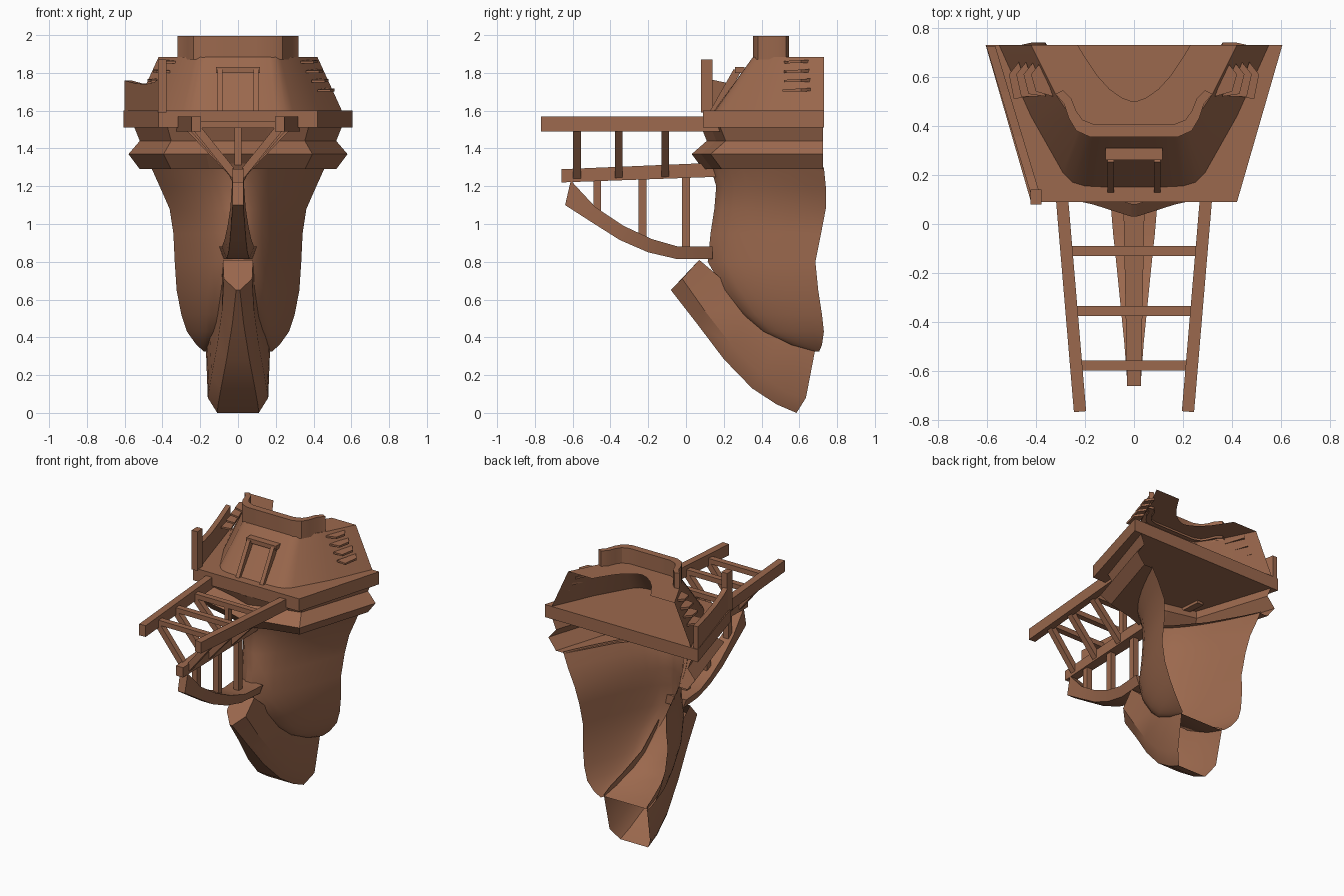
import bpy, bmesh, math
from mathutils import Vector

if "Cube" in bpy.data.objects:
    bpy.data.objects.remove(bpy.data.objects["Cube"])

wood = bpy.data.materials.new("brown wood")
wood.diffuse_color = (0.33, 0.14, 0.075, 1)
wood.use_nodes = True
wood.node_tree.nodes["Principled BSDF"].inputs["Base Color"].default_value = wood.diffuse_color


def finish(name, bm, smooth=False):
    bmesh.ops.recalc_face_normals(bm, faces=bm.faces)
    me = bpy.data.meshes.new(name)
    bm.to_mesh(me)
    bm.free()
    me.materials.append(wood)
    ob = bpy.data.objects.new(name, me)
    bpy.context.collection.objects.link(ob)
    if smooth:
        bpy.ops.object.select_all(action='DESELECT')
        ob.select_set(True)
        bpy.context.view_layer.objects.active = ob
        bpy.ops.object.shade_smooth_by_angle(angle=math.radians(30))
    return ob


def loft(name, rings, closed=False, cap_start=False, cap_end=False, smooth=False):
    bm = bmesh.new()
    rows = [[bm.verts.new(p) for p in r] for r in rings]
    n = len(rows[0])
    for a, b in zip(rows, rows[1:]):
        for i in range(n if closed else n - 1):
            j = (i + 1) % n
            bm.faces.new((a[i], a[j], b[j], b[i]))
    if cap_start:
        bm.faces.new(rows[0])
    if cap_end:
        bm.faces.new(rows[-1])
    return finish(name, bm, smooth)


def both(half):
    """Mirror a half outline (centre outwards) across x = 0."""
    return [(-x, y, z) for x, y, z in reversed(half)] + list(half)


def bar(name, p, q, w, h, up=(0, 0, 1)):
    """Square beam from p to q, w wide and h high."""
    p, q = Vector(p), Vector(q)
    d = (q - p).normalized()
    s = d.cross(Vector(up)).normalized()
    u = s.cross(d)
    c = [s * (a * w / 2) + u * (b * h / 2) for a, b in ((-1, -1), (1, -1), (1, 1), (-1, 1))]
    return loft(name, [[p + k for k in c], [q + k for k in c]], True, True, True)


def side_beam(name, stations):
    """Beam in the yz plane: (y low, z low, y high, z high, half width low, half width high)."""
    rings = [[(-a, y0, z0), (a, y0, z0), (b, y1, z1), (-b, y1, z1)]
             for y0, z0, y1, z1, a, b in stations]
    return loft(name, rings, True, True, True, True)


# hull shell, open at the back: z, front y, front x, back x, back y
levels = [(1.30, .13, .02, .46, .73), (1.2, .16, .02, .415, .74), (1.08, .15, .02, .362, .74),
          (.95, .13, .02, .342, .715), (.8, .115, .03, .335, .685), (.65, .2, .08, .325, .70),
          (.52, .3, .10, .30, .72), (.43, .40, .12, .27, .73), (.36, .55, .15, .22, .72),
          (.325, .68, .165, .18, .705)]
rings = []
for z, yf, xf, xb, yb in levels:
    rings.append(both([(xf + (xb - xf) * (k / 8) ** .8, yf + (yb - yf) * (k / 8) ** 1.3, z)
                       for k in range(9)]))
loft("hull", rings, smooth=True)

# moulded belt between hull and deck: z, back x, front y; its lower lip meets the hull
rings = []
for z, w, yf in [(1.515, .55, .08), (1.44, .52, .11), (1.37, .58, .03), (1.29, .52, .09)]:
    rings.append(both([(.01, yf, z), (.29 * w, yf + .05, z), (.68 * w, yf + .1, z), (w, .725, z)]))
rings.append(both([(.01, .15, 1.29), (.12, .23, 1.29), (.27, .41, 1.29), (.45, .725, 1.29)]))
loft("belt_moulding", rings)

# keel trough: outer edge, shoulder and top edge at each station
keel = [((.01, -.08, .65), (.075, -.02, .71), (.08, .07, .81)),
        ((.03, .06, .47), (.085, .10, .54), (.085, .20, .70)),
        ((.06, .20, .285), (.11, .24, .36), (.11, .34, .54)),
        ((.09, .35, .13), (.14, .40, .20), (.15, .50, .43)),
        ((.105, .48, .045), (.155, .53, .11), (.165, .61, .38)),
        ((.11, .585, .0), (.16, .635, .08), (.17, .685, .34))]
loft("keel", [both(s) for s in keel], cap_start=True, smooth=True)

# deck slab
plan = [(-.42, .09), (.42, .09), (.605, .73), (-.605, .73)]
loft("deck_slab", [[(x, y, z) for x, y in plan] for z in (1.51, 1.6)], True, True, True)

# sloping cabin wall, open at the back
base = [(.10, .15), (.20, .155), (.25, .17), (.29, .21), (.42, .44), (.55, .73)]
top = [(.08, .355), (.17, .355), (.20, .365), (.225, .39), (.32, .53), (.42, .73)]
loft("cabin_wall", [both([(x, y, 1.6) for x, y in base]),
                    both([(x, y, 1.885) for x, y in top])], smooth=True)

# cabin roof with a curved notch cut in from the back
notch = [(.01, .50), (.05, .515), (.10, .55), (.15, .605), (.20, .68), (.23, .73)]
loft("cabin_roof", [both([(x, y, 1.885) for x, y in pts]) for pts in (top, notch)])

# curved parapet on the cabin roof
outer = [(.08, .355), (.18, .355), (.235, .38), (.265, .43), (.285, .49), (.32, .53)]
inner = [(.08, .405), (.16, .405), (.21, .425), (.235, .46), (.255, .51), (.29, .545)]
loft("parapet", [both([(x, y, z) for x, y in pts]) for pts, z in
                 ((outer, 1.87), (outer, 1.995), (inner, 1.995), (inner, 1.87))], smooth=True)
for s in (-1, 1):
    loft("parapet_end", [[(s * .32, .53, 1.87), (s * .32, .53, 1.995)],
                         [(s * .29, .545, 1.87), (s * .29, .545, 1.995)]])

# doorway on the sloping front
for s in (-1, 1):
    bar("door_post", (s * .095, .145, 1.59), (s * .095, .27, 1.81), .028, .04)
bar("door_lintel", (-.117, .285, 1.815), (.117, .285, 1.815), .05, .03)

# fanned vent blades on both cabin sides
for s in (-1, 1):
    for k in range(4):
        z = 1.70 + .05 * k
        x = .44 - .03 * k
        bm = bmesh.new()
        pts = [(x - .02, .52), (x + .05, .51 + .01 * k), (x + .07, .61), (x + .03, .66)]
        lo = [bm.verts.new((s * px, py, z + .02 * (py - .5))) for px, py in pts]
        hi = [bm.verts.new((s * px, py, z + .012 + .05 * (py - .5))) for px, py in pts]
        bm.faces.new(lo)
        bm.faces.new(hi)
        for i in range(4):
            j = (i + 1) % 4
            bm.faces.new((lo[i], lo[j], hi[j], hi[i]))
        finish("vent_blade", bm)

# side rail on the left deck edge: corner post and curved panel
bar("corner_post", (-.40, .11, 1.59), (-.40, .11, 1.87), .045, .06, (0, 1, 0))
rings = []
for t, z in ((0, 1.77), (.15, 1.75), (.4, 1.74), (.7, 1.745), (1, 1.76)):
    x, y = -.405 - .185 * t, .11 + .615 * t
    rings.append([(x - .012, y, 1.59), (x + .025, y, 1.59), (x + .025, y, z), (x - .012, y, z)])
loft("side_rail_panel", rings, True, True, True)

# bowsprit platform: long rails, rungs and slanted struts
for s in (-1, 1):
    bar("platform_rail", (s * .22, -.765, 1.53), (s * .31, .30, 1.53), .05, .08)
for y in (-.11, -.355, -.577):
    x = .285 + y * .085
    bar("platform_rung", (-x, y, 1.525), (x, y, 1.525), .042, .035)
    for s in (-1, 1):
        bar("slanted_strut", (s * x * .97, y, 1.52), (s * .015, y, 1.255), .042, .04, (0, 1, 0))
bar("centre_strut", (0, -.11, 1.25), (0, -.11, 1.52), .035, .04, (0, 1, 0))

# middle beam
side_beam("middle_beam", [(-.66, 1.22, -.66, 1.29, .028, .028), (.17, 1.25, .17, 1.325, .045, .045)])

# curved lower beam
side_beam("curved_lower_beam", [(-.64, 1.10, -.61, 1.23, .028, .03), (-.5, 1.01, -.48, 1.09, .035, .04),
                                (-.35, .915, -.33, .99, .042, .055), (-.2, .85, -.18, .92, .05, .07),
                                (-.05, .815, -.04, .88, .06, .085), (.14, .815, .14, .88, .075, .10)])

# uprights between the two beams
for y, z in ((-.47, 1.05), (-.23, .92), (0, .86)):
    bar("beam_upright", (0, y, z), (0, y, 1.27), .04, .042, (0, 1, 0))
